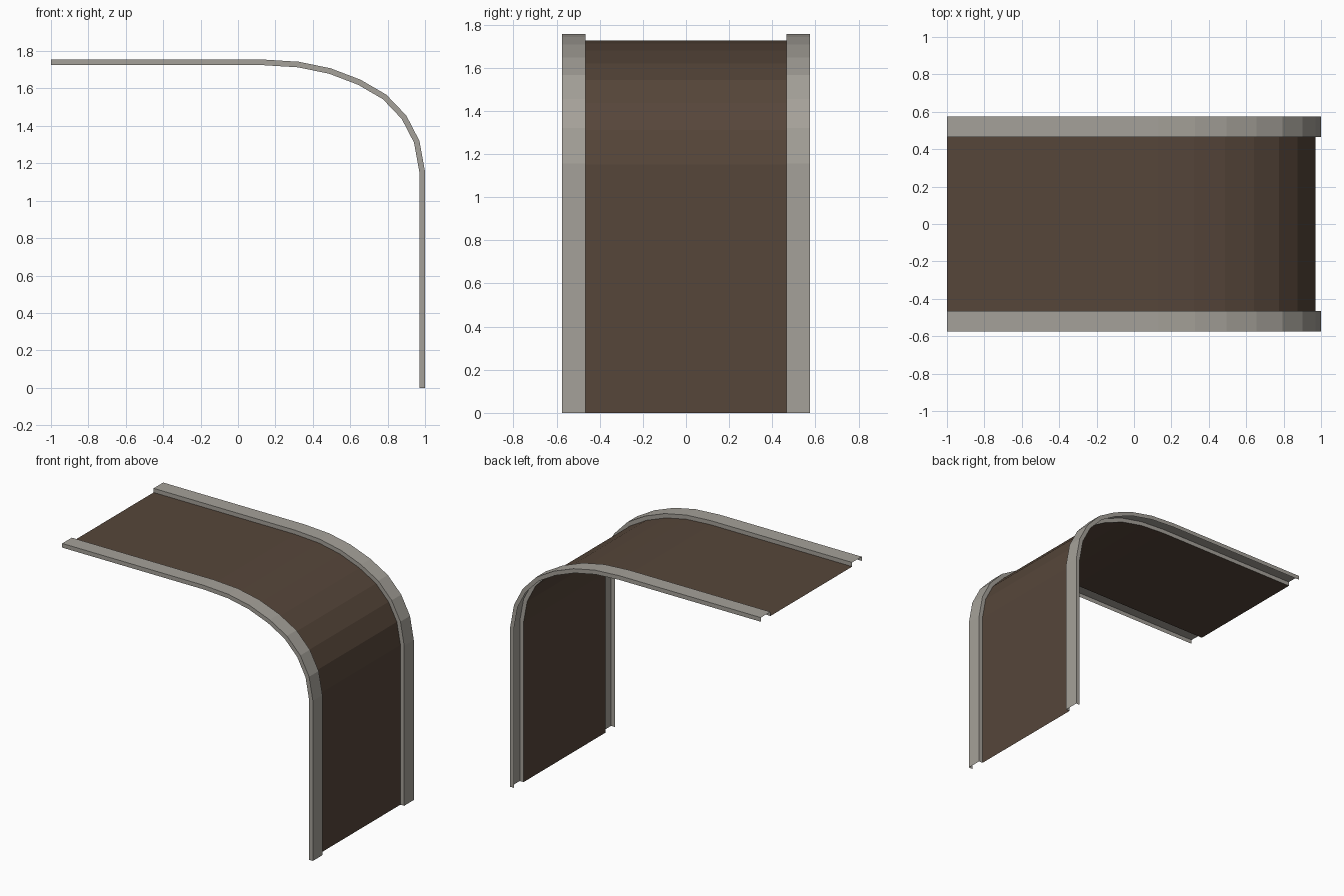
import bpy, bmesh
from mathutils import Vector

if "Cube" in bpy.data.objects:
    bpy.data.objects.remove(bpy.data.objects["Cube"])


def material(name, rgb):
    m = bpy.data.materials.new(name)
    m.diffuse_color = (*rgb, 1)
    m.use_nodes = True
    m.node_tree.nodes["Principled BSDF"].inputs["Base Color"].default_value = m.diffuse_color
    return m


grey = material("warm grey metal", (0.376, 0.356, 0.319))
brown = material("dark brown", (0.093, 0.061, 0.042))

# Side outline of the bent panel (x, z), outer surface
outer = [Vector(p) for p in [
    (-1, 1.755), (0.13, 1.755), (0.325, 1.743), (0.495, 1.708), (0.655, 1.647),
    (0.793, 1.567), (0.9, 1.455), (0.97, 1.32), (1, 1.155), (1, 0)]]
DEPTH = 0.03


def offset_path(path, d):
    """Mitred offset toward the inside of the bend."""
    result = []
    for i, p in enumerate(path):
        normals = []
        for a, b in ((i - 1, i), (i, i + 1)):
            if a >= 0 and b < len(path):
                t = (path[b] - path[a]).normalized()
                normals.append(Vector((t.y, -t.x)))
        n = sum(normals, Vector((0, 0))).normalized()
        result.append(p - n * (-d) / n.dot(normals[0]))
    return result


inner = offset_path(outer, DEPTH)


def sweep(name, section, mat):
    """Sweep an open cross-section of (path, y) pairs along the bend."""
    bm = bmesh.new()
    rows = [[bm.verts.new((path[i].x, y, path[i].y)) for path, y in section]
            for i in range(len(outer))]
    for r0, r1 in zip(rows, rows[1:]):
        for j in range(len(section) - 1):
            bm.faces.new((r0[j], r1[j], r1[j + 1], r0[j + 1]))
    me = bpy.data.meshes.new(name)
    bm.to_mesh(me)
    bm.free()
    me.materials.append(mat)
    ob = bpy.data.objects.new(name, me)
    bpy.context.collection.objects.link(ob)


# Bent centre sheet
sweep("bent_sheet", [(inner, -0.466), (inner, 0.466)], brown)

# Hollow edge channels, ordered so that normals face outward
sweep("front_rail", [(inner, -0.575), (outer, -0.575), (outer, -0.466), (inner, -0.466)], grey)
sweep("back_rail", [(inner, 0.466), (outer, 0.466), (outer, 0.575), (inner, 0.575)], grey)
